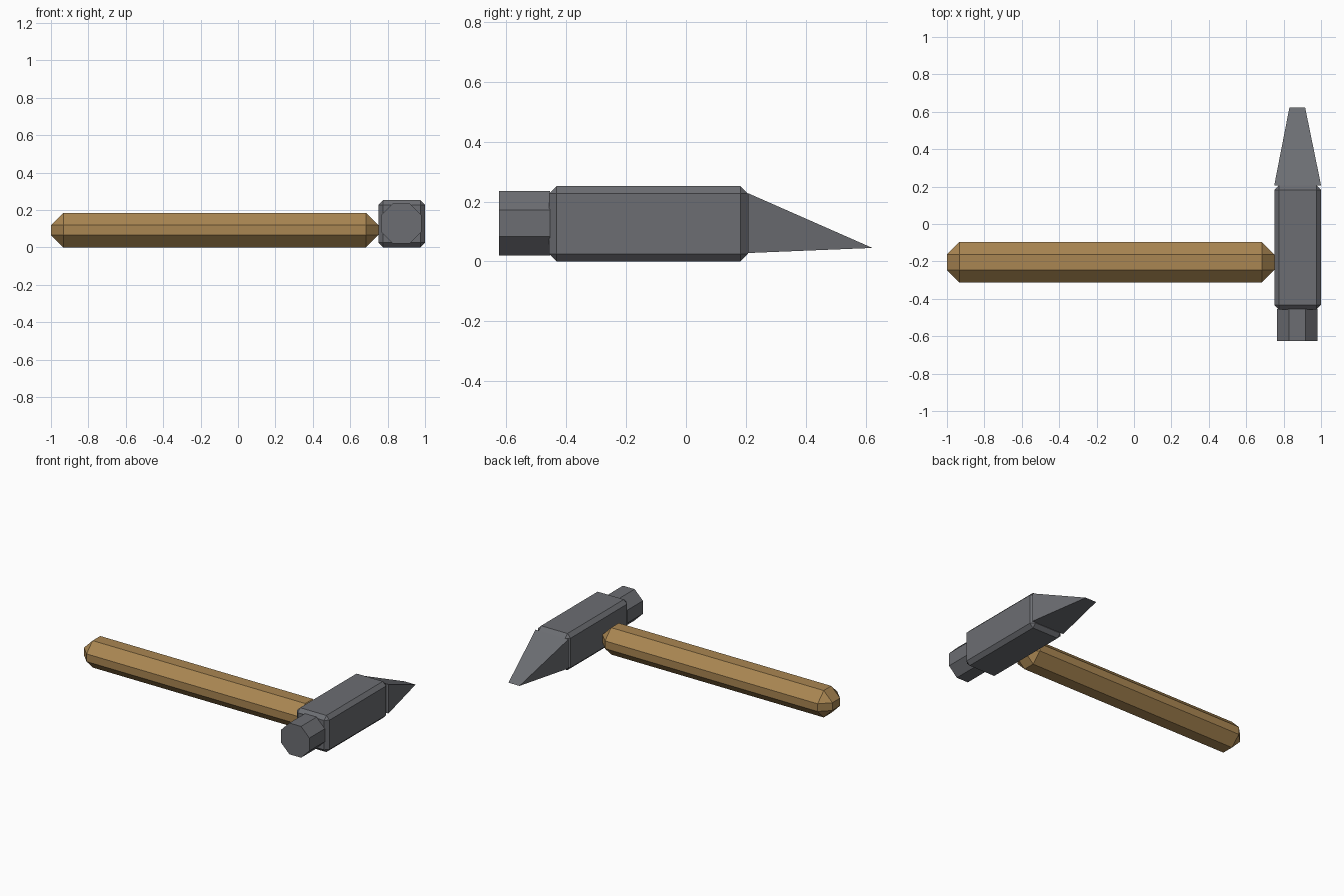
import bpy, bmesh, math
from mathutils import Matrix, Vector

cube = bpy.data.objects.get("Cube")
if cube:
    bpy.data.objects.remove(cube, do_unlink=True)


def material(name, rgb):
    m = bpy.data.materials.new(name)
    m.use_nodes = True
    m.diffuse_color = (*rgb, 1)
    bsdf = next(n for n in m.node_tree.nodes if n.type == 'BSDF_PRINCIPLED')
    bsdf.inputs["Base Color"].default_value = (*rgb, 1)
    return m


wood = material("warm wood", (0.40, 0.24, 0.085))
steel = material("grey steel", (0.15, 0.155, 0.17))


def finish(name, bm, mat):
    bmesh.ops.recalc_face_normals(bm, faces=bm.faces)
    mesh = bpy.data.meshes.new(name)
    bm.to_mesh(mesh)
    bm.free()
    mesh.materials.append(mat)
    obj = bpy.data.objects.new(name, mesh)
    bpy.context.collection.objects.link(obj)
    return obj


def box(low, high):
    low, high = Vector(low), Vector(high)
    bm = bmesh.new()
    bmesh.ops.create_cube(bm, size=1, matrix=Matrix.Translation((low + high) / 2)
                          @ Matrix.Diagonal((*(high - low), 1)))
    return bm


def chamfered_box(name, low, high, chamfer, mat):
    bm = box(low, high)
    bmesh.ops.bevel(bm, geom=bm.edges[:], offset=chamfer, segments=1,
                    affect='EDGES', profile=0.5)
    return finish(name, bm, mat)


# Handle and hammer head body
chamfered_box("handle", (-1, -0.312, 0), (0.75, -0.097, 0.185), 0.066, wood)
chamfered_box("head_body", (0.75, -0.457, 0), (1, 0.207, 0.252), 0.025, steel)

# Octagonal striking face
bm = bmesh.new()
radius = 0.1075 / math.cos(math.pi / 8)
bmesh.ops.create_cone(bm, cap_ends=True, segments=8, radius1=radius,
                      radius2=radius, depth=0.17,
                      matrix=Matrix.Translation((0.873, -0.54, 0.127))
                      @ Matrix.Rotation(math.pi / 2, 4, 'X')
                      @ Matrix.Rotation(math.pi / 8, 4, 'Z'))
finish("striking_face", bm, steel)

# Wedge peen: a box whose far end is pinched to a low, narrow edge
bm = box((0.75, 0.207, 0.028), (1, 0.623, 0.228))
for v in bm.verts:
    if v.co.y > 0.5:
        v.co.x = 0.873 + math.copysign(0.042, v.co.x - 0.873)
        v.co.z = 0.045
bmesh.ops.remove_doubles(bm, verts=bm.verts[:], dist=0.001)
finish("wedge_peen", bm, steel)
